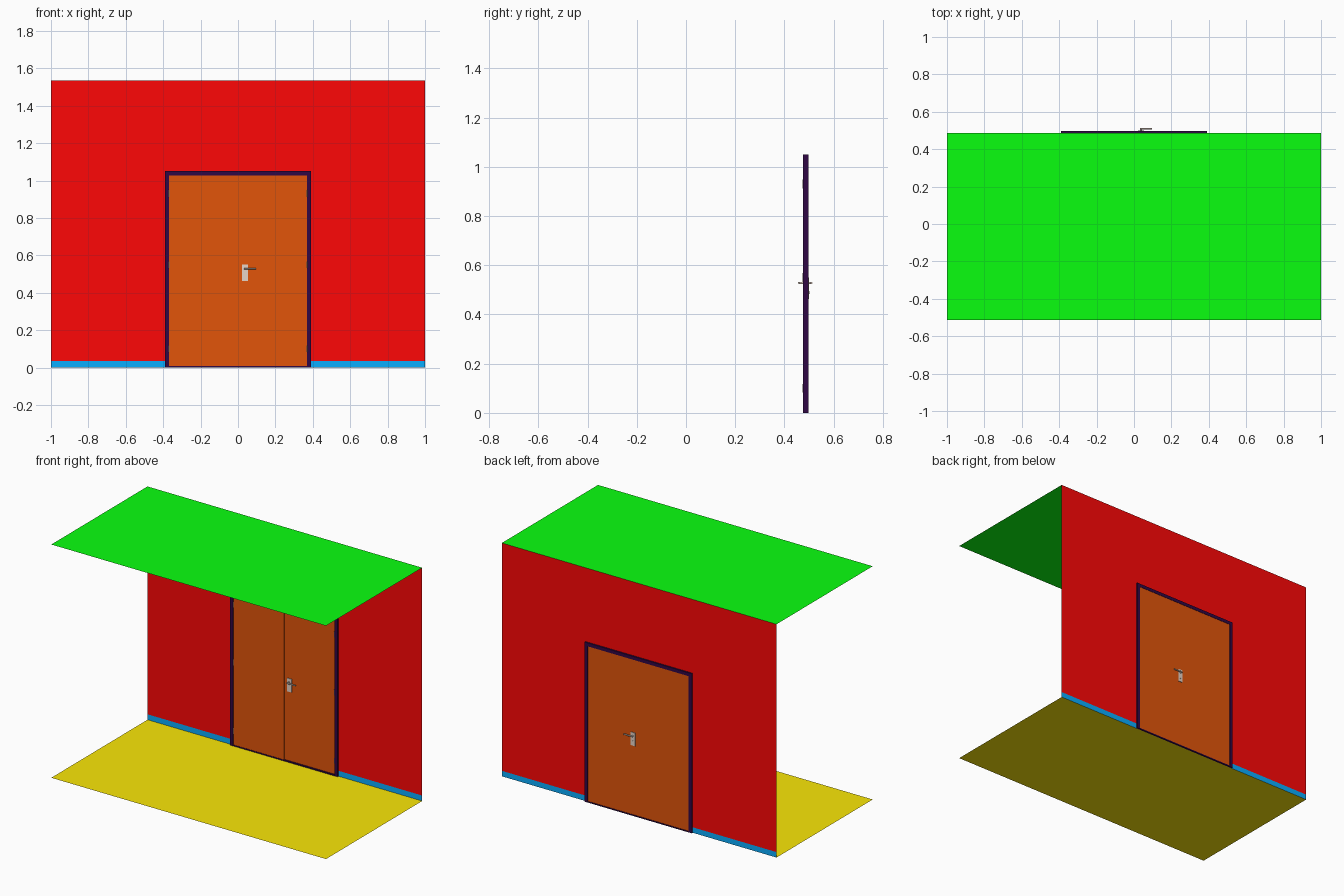
import bpy, bmesh, math
from mathutils import Vector

if "Cube" in bpy.data.objects:
    bpy.data.objects.remove(bpy.data.objects["Cube"])

YW, H, DX, DZ, SK = 0.487, 1.535, 0.39, 1.05, 0.036  # wall y, room height, door half width/height, skirting


def mat(name, rgb):
    m = bpy.data.materials.new(name)
    m.diffuse_color = (*rgb, 1)
    m.use_nodes = True
    m.node_tree.nodes["Principled BSDF"].inputs["Base Color"].default_value = m.diffuse_color
    return m


RED = mat("wall_red", (1.0, 0.002, 0.002))
GREEN = mat("ceiling_green", (0.003, 1.0, 0.005))
YELLOW = mat("floor_yellow", (0.96, 0.80, 0.002))
BLUE = mat("skirting_blue", (0.003, 0.42, 1.0))
ORANGE = mat("door_orange", (0.76, 0.09, 0.003))
PURPLE = mat("frame_purple", (0.03, 0.002, 0.06))
METAL = mat("metal", (0.80, 0.66, 0.58))


def finish(name, bm, m):
    me = bpy.data.meshes.new(name)
    bm.to_mesh(me)
    bm.free()
    me.materials.append(m)
    ob = bpy.data.objects.new(name, me)
    bpy.context.collection.objects.link(ob)
    return ob


def sheet(name, pts, m):
    bm = bmesh.new()
    bm.faces.new([bm.verts.new(p) for p in pts])
    return finish(name, bm, m)


def box(name, lo, hi, m):
    lo, hi = Vector(lo), Vector(hi)
    bm = bmesh.new()
    bmesh.ops.create_cube(bm, size=1)
    for v in bm.verts:
        v.co = (lo + hi) / 2 + v.co * (hi - lo)
    return finish(name, bm, m)


def rod(name, a, b, r, m, n=12):
    a, b = Vector(a), Vector(b)
    bm = bmesh.new()
    bmesh.ops.create_cone(bm, cap_ends=True, segments=n, radius1=r, radius2=r, depth=(b - a).length)
    rot = (b - a).to_track_quat('Z', 'Y')
    for v in bm.verts:
        v.co = (a + b) / 2 + rot @ v.co
    for f in bm.faces:
        f.smooth = len(f.verts) == 4
    return finish(name, bm, m)


# Floor and ceiling sheets
for name, z, m in (("floor", 0, YELLOW), ("ceiling", H, GREEN)):
    sheet(name, [(-1, YW - 1, z), (1, YW - 1, z), (1, YW, z), (-1, YW, z)], m)

# Wall sheet around the door opening
outline = [(-1, SK), (-DX, SK), (-DX, DZ), (DX, DZ), (DX, SK), (1, SK), (1, H), (-1, H)]
sheet("wall", [(x, YW, z) for x, z in outline], RED)

# Door frame as one extruded arch, plus threshold
F0, F1, T = 0.476, 0.497, 0.022
arch = [(-DX, 0), (-DX + T, 0), (-DX + T, DZ - T), (DX - T, DZ - T), (DX - T, 0), (DX, 0), (DX, DZ), (-DX, DZ)]
bm = bmesh.new()
face = bm.faces.new([bm.verts.new((x, F0, z)) for x, z in arch])
ext = bmesh.ops.extrude_face_region(bm, geom=[face])
bmesh.ops.translate(bm, vec=(0, F1 - F0, 0), verts=[g for g in ext["geom"] if isinstance(g, bmesh.types.BMVert)])
bmesh.ops.recalc_face_normals(bm, faces=bm.faces)
finish("door_frame", bm, PURPLE)
IX, IZ = DX - T, DZ - T
box("threshold", (-IX, F0, 0), (IX, F1, 0.007), PURPLE)

# Door leaves; the left leaf stands slightly proud of the right one at the front
box("door_leaf_left", (-IX, 0.477, 0.008), (0, 0.495, IZ), ORANGE)
box("door_leaf_right", (0, 0.484, 0.008), (IX, 0.495, IZ), ORANGE)

# Skirting and hinges on each side
for s, side in ((-1, "left"), (1, "right")):
    sheet("skirting_" + side, [(s * DX, YW, 0), (s, YW, 0), (s, YW, SK), (s * DX, YW, SK)], BLUE)
    for i, z in enumerate((0.10, 0.55, 0.93)):
        rod(f"hinge_{side}_{i + 1}", (s * IX, 0.476, z - 0.018), (s * IX, 0.476, z + 0.018), 0.0025, METAL, 8)

# Handle set on both faces: plate, keyhole barrel, spindle and lever
HX, HZ = 0.037, 0.528
for d, side, y in ((-1, "front", 0.484), (1, "back", 0.495)):
    tip = 0.4587 if d < 0 else 0.5093
    ys = sorted((y, y + d * 0.004))
    box("handle_plate_" + side, (HX - 0.016, ys[0], 0.463), (HX + 0.016, ys[1], 0.55), METAL)
    rod("key_barrel_" + side, (HX, y, 0.49), (HX, y + d * 0.006, 0.49), 0.006, METAL)
    rod("handle_spindle_" + side, (HX, y, HZ), (HX, tip, HZ), 0.0045, METAL)
    rod("handle_lever_" + side, (HX - 0.004, tip, HZ), (HX + 0.06, tip, HZ), 0.0042, METAL)
